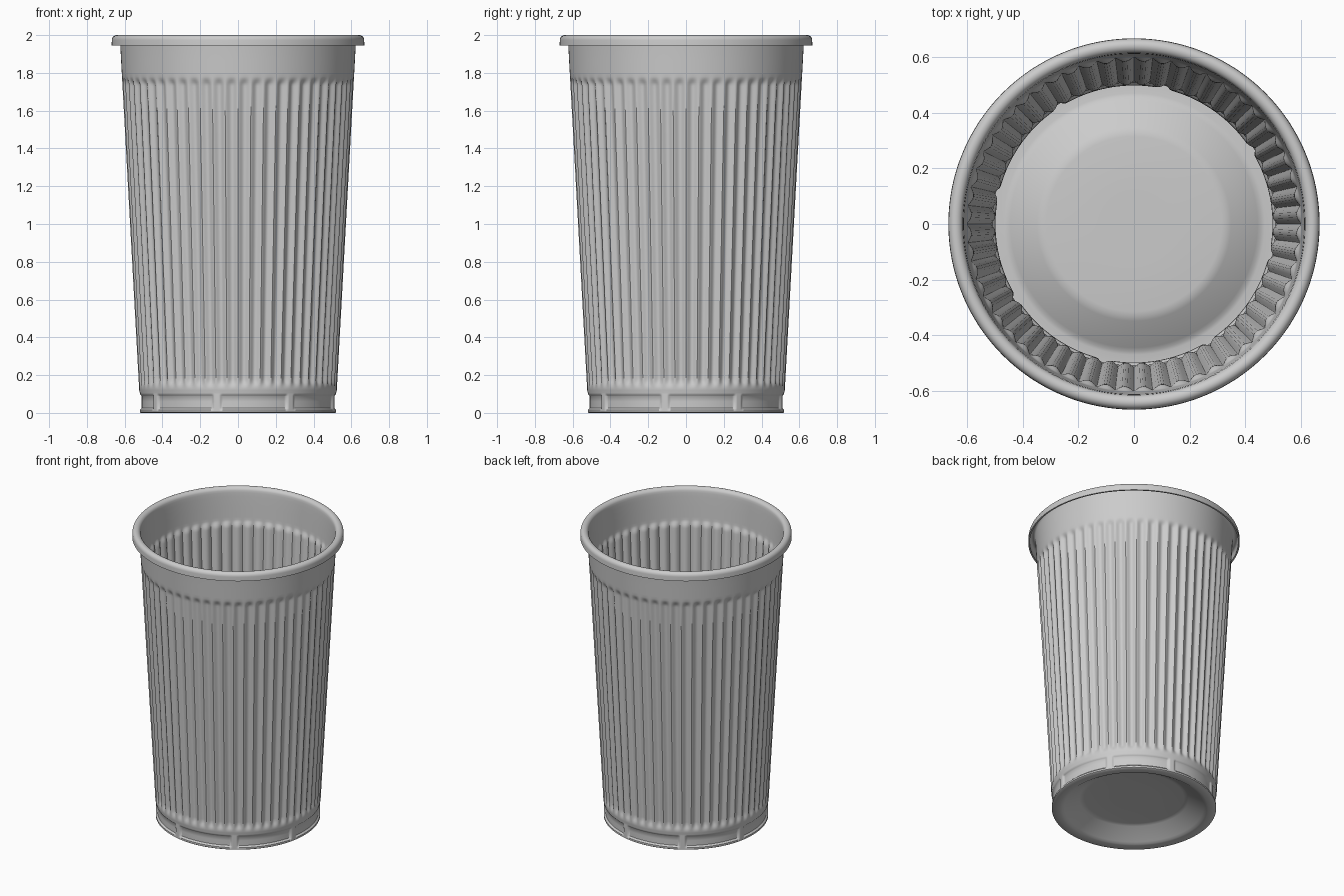
import bpy, bmesh
from math import pi, cos, sin, radians

if "Cube" in bpy.data.objects:
    bpy.data.objects.remove(bpy.data.objects["Cube"])

RIBS = 56            # flutes around the wall
STEPS = RIBS * 10    # angular resolution
WALL = 0.01          # sheet thickness
NOTCHES = 8          # upright bars round the foot


def smooth(a, b, x):
    t = max(0.0, min(1.0, (x - a) / (b - a)))
    return t * t * (3 - 2 * t)


def wall_radius(z):
    return 0.522 + (0.623 - 0.522) * (z - 0.1) / 1.84


# profile: underside, foot, tapered wall, rolled lip  (radius, height)
floor = [(0.12, 0.08), (0.315, 0.08), (0.33, 0.078), (0.345, 0.072),
         (0.44, 0.012), (0.455, 0.003), (0.47, 0.0), (0.515, 0.0)]
foot = [(0.52, z) for z in (0.004, 0.016, 0.021, 0.026, 0.06,
                            0.088, 0.094, 0.1, 0.106)]
heights = [0.12, 0.13, 0.14, 0.15, 0.16, 0.175, 0.19]
heights += [0.19 + 1.51 * k / 12 for k in range(1, 13)]
heights += [1.715, 1.73, 1.74, 1.75, 1.76, 1.77, 1.78, 1.80, 1.87, 1.94]
wall = [(wall_radius(z), z) for z in heights]
lip = [(0.625, 1.965)]
lip += [(0.643 - 0.017 * cos(a), 1.973 + 0.017 * sin(a))
        for a in [radians(d) for d in range(15, 90, 15)]]
lip += [(0.643 + 0.015 * sin(a), 1.973 + 0.017 * cos(a))
        for a in [radians(d) for d in range(0, 91, 15)]]
lip += [(0.659, 1.945)]
profile = floor + foot + wall + lip


def surface_radius(r, z, ang):
    # inward flutes on the wall
    if 0.125 < z < 1.79:
        env = smooth(0.13, 0.18, z) * (1 - smooth(1.735, 1.78, z))
        r -= 0.016 * env * (0.5 - 0.5 * cos(RIBS * ang)) ** 0.8
    # shallow recessed panels between the foot bars
    elif 0.01 < z < 0.11 and r > 0.519:
        pitch = 2 * pi / NOTCHES
        off = abs((ang + pi / 2 + radians(12.5) + pitch / 2) % pitch - pitch / 2)
        env = smooth(0.015, 0.027, z) * (1 - smooth(0.086, 0.102, z))
        r -= 0.011 * env * smooth(radians(1.6), radians(3.2), off)
    return r


# cup body: lathe with a modulated radius
bm = bmesh.new()
rings = []
for r, z in profile:
    ring = []
    for i in range(STEPS):
        a = 2 * pi * i / STEPS
        rr = surface_radius(r, z, a)
        ring.append(bm.verts.new((rr * cos(a), rr * sin(a), z)))
    rings.append(ring)
for lo, hi in zip(rings, rings[1:]):
    for i in range(STEPS):
        k = (i + 1) % STEPS
        bm.faces.new((lo[i], lo[k], hi[k], hi[i]))

# close the floor centre
centre = bm.verts.new((0, 0, 0.08))
for i in range(STEPS):
    bm.faces.new((centre, rings[0][(i + 1) % STEPS], rings[0][i]))

mesh = bpy.data.meshes.new("ribbed_cup")
bm.to_mesh(mesh)
bm.free()
cup = bpy.data.objects.new("ribbed_cup", mesh)
bpy.context.collection.objects.link(cup)

# thin plastic wall, grown toward the inside
solid = cup.modifiers.new("thickness", 'SOLIDIFY')
solid.thickness = WALL
solid.offset = -1

bpy.context.view_layer.objects.active = cup
cup.select_set(True)
bpy.ops.object.modifier_apply(modifier=solid.name)
bpy.ops.object.shade_smooth_by_angle(angle=radians(40))
